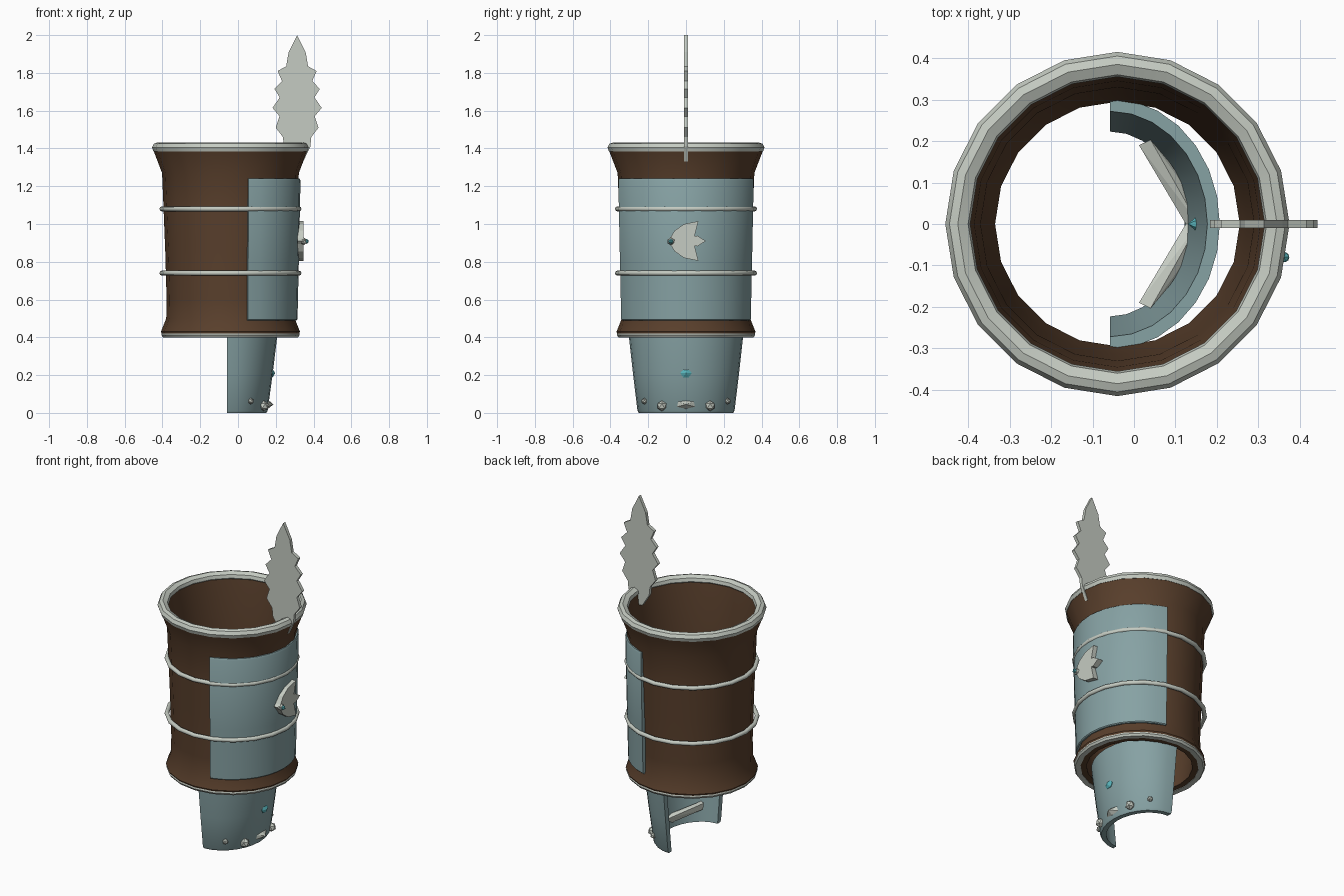
import bpy, bmesh
from math import sin, cos, pi, radians, sqrt

if "Cube" in bpy.data.objects:
    bpy.data.objects.remove(bpy.data.objects["Cube"])

CX = -0.04  # axis of the sleeve


def material(name, rgb):
    m = bpy.data.materials.new(name)
    m.diffuse_color = (*rgb, 1)
    m.use_nodes = True
    m.node_tree.nodes["Principled BSDF"].inputs["Base Color"].default_value = m.diffuse_color
    return m


LEATHER = material("brown_leather", (0.10, 0.05, 0.025))
PLATE = material("blue_grey_plate", (0.24, 0.36, 0.37))
SILVER = material("pale_silver", (0.56, 0.60, 0.54))
GEM = material("teal_gem", (0.10, 0.46, 0.50))


def finish(name, bm, mat, angle=None):
    bmesh.ops.recalc_face_normals(bm, faces=bm.faces)
    me = bpy.data.meshes.new(name)
    bm.to_mesh(me)
    bm.free()
    me.materials.append(mat)
    ob = bpy.data.objects.new(name, me)
    bpy.context.collection.objects.link(ob)
    if angle:
        me.shade_smooth()
        me.set_sharp_from_angle(angle=radians(angle))
    return ob


def sweep(name, profile, mat, cx=CX, half=180, segs=20, angle=35):
    """Turn a closed profile of (radius x, radius y, z) through an arc about +x."""
    bm = bmesh.new()
    full = half == 180
    rows = []
    for i in range(segs if full else segs + 1):
        t = radians(-half + 2 * half * i / segs)
        rows.append([bm.verts.new((cx + a * cos(t), b * sin(t), z)) for a, b, z in profile])
    n = len(profile)
    for i in range(segs):
        p, q = rows[i], rows[(i + 1) % len(rows)]
        for j in range(n):
            k = (j + 1) % n
            bm.faces.new((p[j], q[j], q[k], p[k]))
    if not full:
        bm.faces.new(rows[0])
        bm.faces.new(rows[-1])
    return finish(name, bm, mat, angle)


def round_profile(pairs):
    return [(r, r, z) for r, z in pairs]


def hoop(name, r, z, tube):
    pts = [(r + tube * cos(i * pi / 4), z + tube * sin(i * pi / 4)) for i in range(8)]
    return sweep(name, round_profile(pts), SILVER, segs=20, angle=50)


def slab(name, outline, to3d, depth, mat):
    """Extrude a flat outline along the depth vector."""
    bm = bmesh.new()
    f = bm.faces.new([bm.verts.new(to3d(u, v)) for u, v in outline])
    ext = bmesh.ops.extrude_face_region(bm, geom=[f], use_keep_orig=True)
    bmesh.ops.translate(bm, vec=depth, verts=[e for e in ext["geom"] if isinstance(e, bmesh.types.BMVert)])
    return finish(name, bm, mat)


def hull(name, pts, mat):
    bm = bmesh.new()
    for p in pts:
        bm.verts.new(p)
    bmesh.ops.convex_hull(bm, input=bm.verts)
    return finish(name, bm, mat)


def ball(name, loc, r, mat):
    bm = bmesh.new()
    bmesh.ops.create_icosphere(bm, subdivisions=1, radius=r)
    bmesh.ops.translate(bm, vec=loc, verts=bm.verts)
    return finish(name, bm, mat)


# Flared leather sleeve, open at both ends
sweep("leather_sleeve", round_profile([
    (0.358, 0.405), (0.368, 0.43), (0.34, 0.50), (0.338, 0.60), (0.345, 0.85), (0.355, 1.10), (0.362, 1.27),
    (0.408, 1.39), (0.40, 1.41), (0.365, 1.41), (0.345, 1.27), (0.33, 1.05), (0.315, 0.60), (0.305, 0.50),
    (0.295, 0.405)]), LEATHER)

# Silver rims and hoops
sweep("top_rim", round_profile([
    (0.408, 1.385), (0.415, 1.405), (0.405, 1.425), (0.385, 1.432), (0.36, 1.42), (0.355, 1.40), (0.37, 1.385)]),
    SILVER)
sweep("bottom_rim", round_profile([
    (0.358, 0.40), (0.366, 0.412), (0.364, 0.424), (0.33, 0.424), (0.328, 0.402)]), SILVER)
for label, z in (("upper", 1.08), ("lower", 0.74)):
    hoop(label + "_hoop", 0.363, z, 0.013)

# Curved guard plate on the outer side
sweep("guard_plate", round_profile([
    (0.35, 0.49), (0.355, 0.495), (0.362, 0.80), (0.371, 1.23), (0.366, 1.24), (0.345, 1.24), (0.33, 0.49)]),
    PLATE, half=75, segs=14)

# Half-round hand plate hanging below
sweep("hand_plate", [
    (0.208, 0.250, 0.0), (0.215, 0.257, 0.012), (0.242, 0.281, 0.21), (0.265, 0.302, 0.40), (0.265, 0.303, 0.43),
    (0.235, 0.272, 0.43), (0.180, 0.223, 0.0)], PLATE, cx=-0.058, half=90, segs=14)

# Knuckle bars, studs and the gem on the hand plate
for side, s in (("left", -1), ("right", 1)):
    hull(side + "_knuckle_bar", [
        (0.125, 0, 0.065), (0.155, 0, 0.072), (0.188, 0, 0.045), (0.15, 0, 0.015), (0.15, 0.055 * s, 0.03),
        (0.012, 0.19 * s, 0.12), (0.04, 0.203 * s, 0.12), (0.085, 0.15 * s, 0.09), (0.018, 0.19 * s, 0.08),
        (0.04, 0.20 * s, 0.075)], SILVER)
    for label, y, z, r in (("large", 0.128, 0.037, 0.028), ("small", 0.22, 0.062, 0.017)):
        a, b = 0.215 + 0.127 * z, 0.257 + 0.115 * z
        x = -0.055 + a * sqrt(1 - (y / b) ** 2)
        ball(f"{side}_{label}_stud", (x, y * s, z), r, SILVER)
ring = [(0.165, 0.03 * cos(i * pi / 3), 0.21 + 0.025 * sin(i * pi / 3)) for i in range(6)]
hull("hand_gem", ring + [(0.13, 0, 0.21), (0.197, 0, 0.21)] + [(x + 0.018, y, z) for x, y, z in ring], GEM)

# Three-pronged emblem with a small gem on the guard plate
upper = [(-0.085, 0.925), (-0.06, 0.965), (-0.01, 1.0), (0.065, 1.015), (0.045, 0.935), (0.06, 0.938)]
emblem = [(-0.10, 0.91)] + upper + [(0.105, 0.91)] + [(y, 1.82 - z) for y, z in reversed(upper)]
slab("leaf_emblem", emblem, lambda y, z: (0.315, y, z), (0.033, 0, 0), SILVER)
ball("emblem_gem_setting", (0.347, -0.08, 0.908), 0.021, SILVER)
ball("emblem_gem", (0.362, -0.08, 0.908), 0.014, GEM)

# Serrated upright blade, mirrored about its centre line
edge = [(0.045, 1.91), (0.058, 1.835), (0.103, 1.81), (0.08, 1.757), (0.12, 1.715), (0.092, 1.67),
        (0.13, 1.615), (0.093, 1.57), (0.113, 1.51), (0.075, 1.46), (0.07, 1.41)]
blade = [(0.313, 2.0)] + [(0.313 + w, z) for w, z in edge] + [(0.345, 1.33), (0.29, 1.335)] \
    + [(0.313 - w, z) for w, z in reversed(edge)]
slab("serrated_blade", blade, lambda x, z: (x, -0.01, z), (0, 0.02, 0), SILVER)
